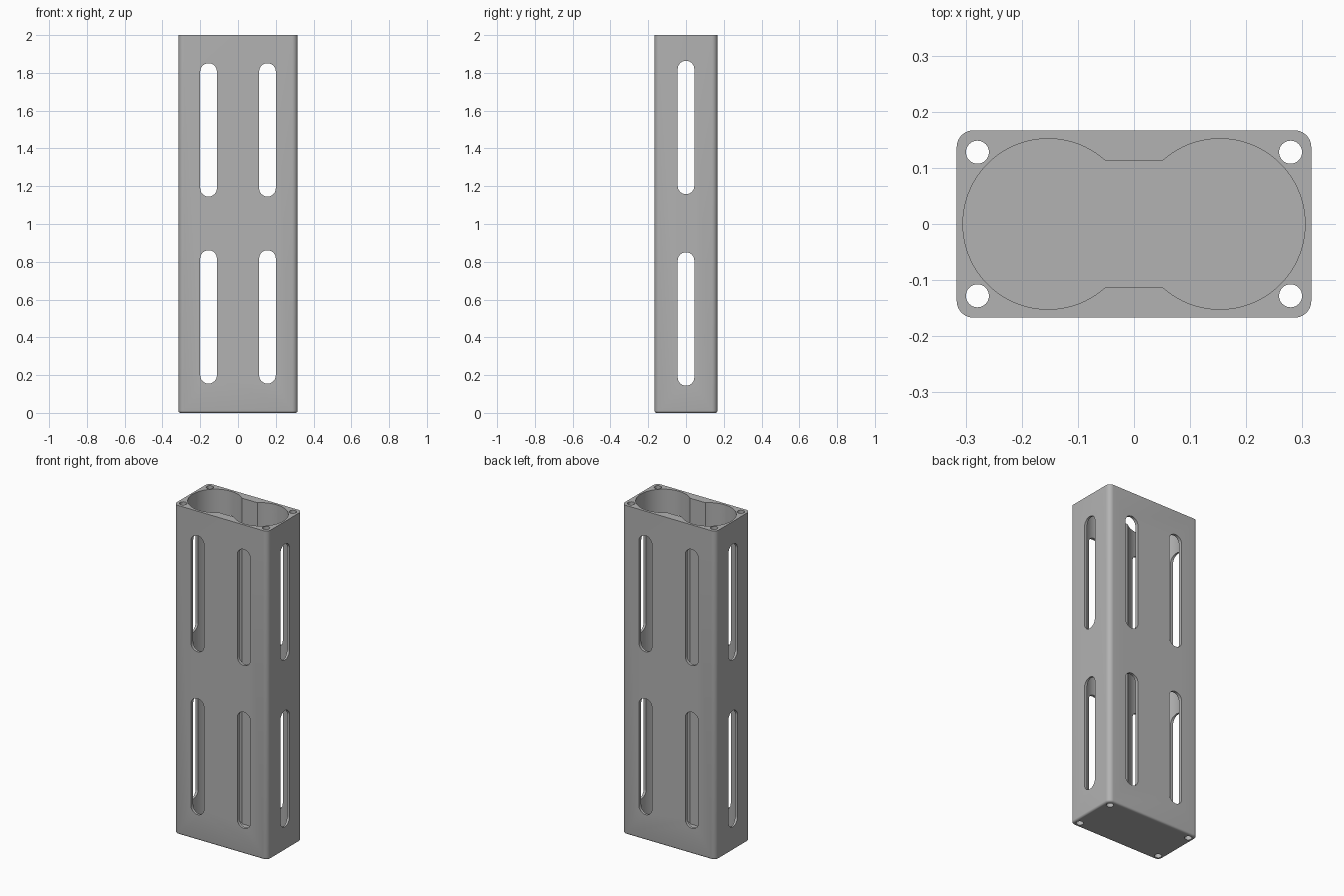
import bpy, bmesh
from math import pi, sin, cos, asin
from mathutils import Vector, Matrix

cube = bpy.data.objects.get("Cube")
if cube:
    bpy.data.objects.remove(cube, do_unlink=True)

HALF_X, HALF_Y, HEIGHT = 0.316, 0.167, 2.0
FLOOR = 0.02

grey = bpy.data.materials.new("plain grey")
grey.use_nodes = True
grey.diffuse_color = (0.45, 0.45, 0.45, 1)
grey.node_tree.nodes["Principled BSDF"].inputs["Base Color"].default_value = (0.45, 0.45, 0.45, 1)


def arc(cx, cy, r, start, end, steps):
    return [(cx + r * cos(start + (end - start) * i / steps),
             cy + r * sin(start + (end - start) * i / steps)) for i in range(steps + 1)]


def rounded_rect(hx, hy, r, steps=10):
    """Counter-clockwise outline with round corners; r equal to hx makes a slot."""
    points = []
    for k, (sx, sy) in enumerate([(1, 1), (-1, 1), (-1, -1), (1, -1)]):
        points += arc(sx * (hx - r), sy * (hy - r), r, k * pi / 2, (k + 1) * pi / 2, steps)
    return points


def prism(name, outline, z0, z1, matrix=Matrix(), bottom_round=0):
    bm = bmesh.new()
    face = bm.faces.new([bm.verts.new((x, y, z0)) for x, y in outline])
    top = bmesh.ops.extrude_face_region(bm, geom=[face])["geom"]
    bmesh.ops.translate(bm, vec=(0, 0, z1 - z0),
                        verts=[g for g in top if isinstance(g, bmesh.types.BMVert)])
    bmesh.ops.remove_doubles(bm, verts=bm.verts, dist=0.0001)
    bmesh.ops.recalc_face_normals(bm, faces=bm.faces)
    if bottom_round:
        rim = [e for e in bm.edges if all(abs(v.co.z - z0) < 1e-5 for v in e.verts)]
        bmesh.ops.bevel(bm, geom=rim, offset=bottom_round, segments=4,
                        profile=0.5, affect='EDGES')
    bm.transform(matrix)
    mesh = bpy.data.meshes.new(name)
    bm.to_mesh(mesh)
    bm.free()
    mesh.materials.append(grey)
    obj = bpy.data.objects.new(name, mesh)
    bpy.context.collection.objects.link(obj)
    return obj


# Outer case with round upright corners and a softened bottom rim
case = prism("case", rounded_rect(HALF_X, HALF_Y, 0.03), 0, HEIGHT, bottom_round=0.012)
cutters = []

# Twin-cylinder cavity joined by a narrower neck
cx, r, neck = 0.153, 0.152, 0.113
a = pi - asin(neck / r)
cavity = arc(cx, 0, r, -a, a, 64) + arc(-cx, 0, r, pi - a, pi + a, 64)
cutters.append(prism("cavity_cutter", cavity, FLOOR, HEIGHT + 0.1))

# Screw holes running the full height
for sx in (-1, 1):
    for sy in (-1, 1):
        cutters.append(prism("screw_hole_cutter",
                             arc(sx * 0.279, sy * 0.128, 0.0205, 0, 2 * pi, 32), -0.1, HEIGHT + 0.1))

# Long slots through the broad and narrow walls
front_turn = Matrix.Rotation(pi / 2, 4, 'X')
side_turn = Matrix.Rotation(pi / 2, 4, 'Z') @ front_turn
slot = rounded_rect(0.044, 0.353, 0.044)
for sign in (-1, 1):
    for x in (-0.156, 0.156):
        place = Matrix.Translation((x, 0, 1.003 + sign * 0.495))
        cutters.append(prism("front_slot_cutter", slot, -0.4, 0.4, place @ front_turn))
    place = Matrix.Translation((0, 0, 1.004 + sign * 0.507))
    cutters.append(prism("side_slot_cutter", slot, -0.6, 0.6, place @ side_turn))

# Cut everything, then discard the cutters
bpy.context.view_layer.objects.active = case
for cutter in cutters:
    cutter.hide_render = True
    mod = case.modifiers.new("cut", 'BOOLEAN')
    mod.operation = 'DIFFERENCE'
    mod.solver = 'EXACT'
    mod.object = cutter
    bpy.ops.object.modifier_apply(modifier=mod.name)
    bpy.data.objects.remove(cutter, do_unlink=True)

bpy.ops.object.select_all(action='DESELECT')
case.select_set(True)
bpy.ops.object.shade_smooth_by_angle(angle=pi / 6)
